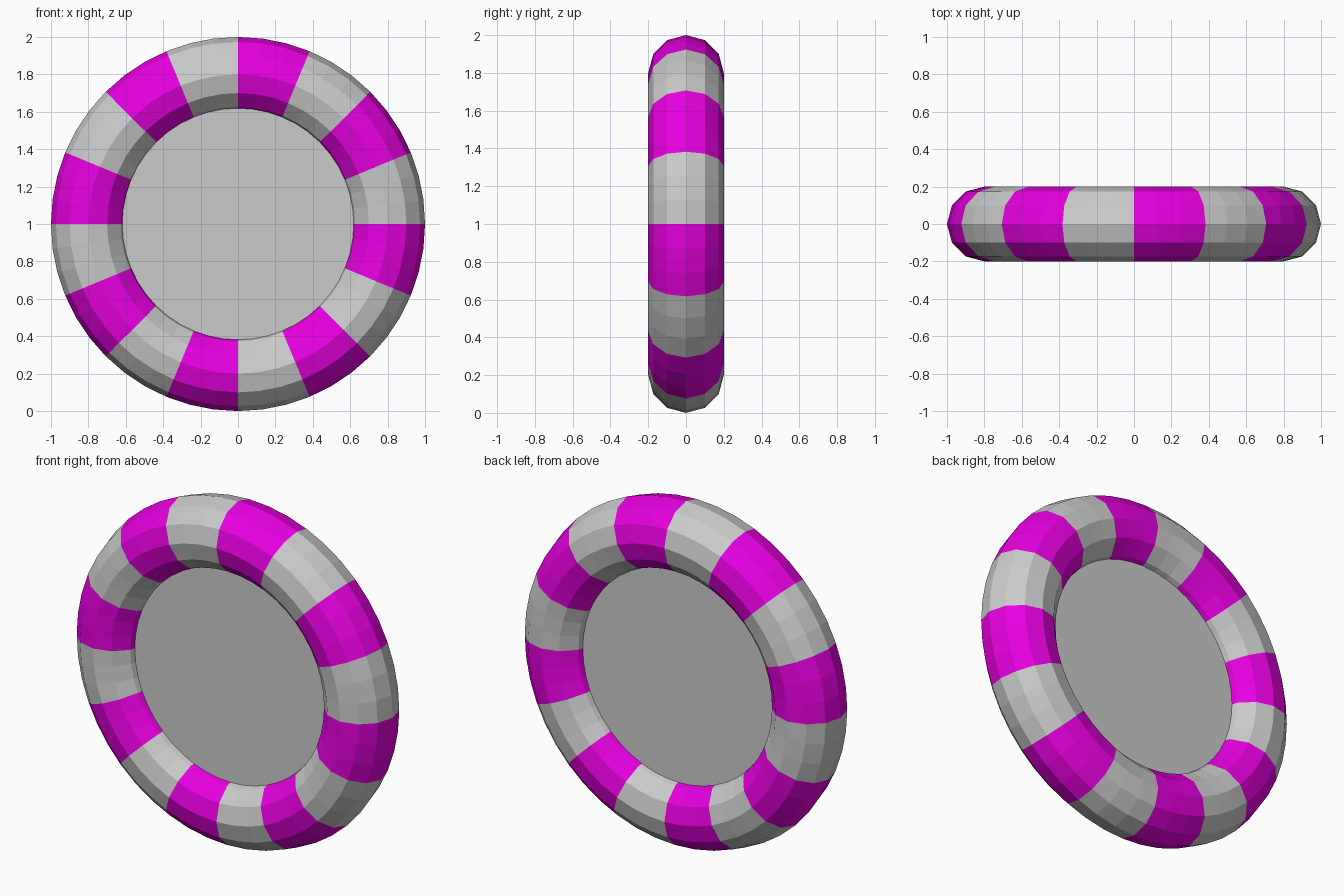
import bpy, bmesh
from math import sin, cos, pi, tau

if "Cube" in bpy.data.objects:
    bpy.data.objects.remove(bpy.data.objects["Cube"])

MAJOR, MINOR = 0.8, 0.2      # ring radius, tube radius
SEG, SIDES = 48, 12          # around the ring, around the tube
STRIPE = 3                   # segments per coloured stripe


def mesh_object(name, bm):
    bmesh.ops.recalc_face_normals(bm, faces=bm.faces)
    me = bpy.data.meshes.new(name)
    bm.to_mesh(me)
    bm.free()
    ob = bpy.data.objects.new(name, me)
    bpy.context.collection.objects.link(ob)
    return ob


def material(name, rgb):
    m = bpy.data.materials.new(name)
    m.diffuse_color = (*rgb, 1)
    m.use_nodes = True
    m.node_tree.nodes["Principled BSDF"].inputs["Base Color"].default_value = m.diffuse_color
    return m


# Striped tube ring, upright and facing -y, stripes counted clockwise from the top
bm = bmesh.new()
rings = []
for i in range(SEG):
    a = tau * i / SEG
    row = []
    for j in range(SIDES):
        t = tau * j / SIDES
        r = MAJOR + MINOR * cos(t)
        row.append(bm.verts.new((r * sin(a), MINOR * sin(t), 1 + r * cos(a))))
    rings.append(row)
for i in range(SEG):
    n = (i + 1) % SEG
    for j in range(SIDES):
        k = (j + 1) % SIDES
        f = bm.faces.new((rings[i][j], rings[n][j], rings[n][k], rings[i][k]))
        f.material_index = (i // STRIPE) % 2
ring = mesh_object("striped_ring", bm)
ring.data.materials.append(material("magenta", (0.8, 0.0, 0.75)))
ring.data.materials.append(material("plain_grey", (0.7, 0.7, 0.7)))

# Disc filling the hole
bpy.ops.mesh.primitive_cylinder_add(vertices=48, radius=0.62, depth=0.14,
                                    location=(0, 0, 1), rotation=(pi / 2, 0, 0))
bpy.context.object.name = "centre_disc"
